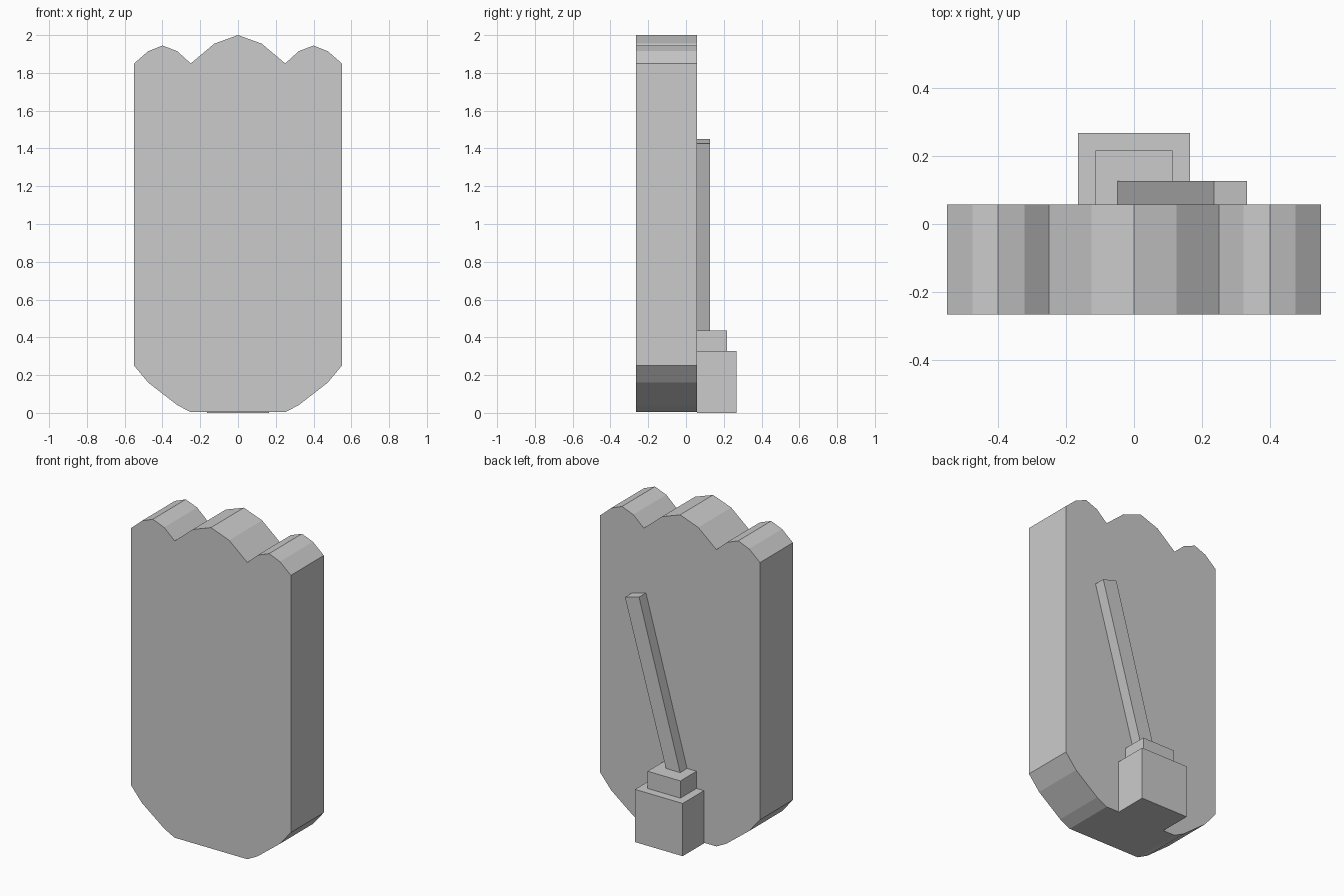
import bpy, bmesh

if "Cube" in bpy.data.objects:
    bpy.data.objects.remove(bpy.data.objects["Cube"])


def extrude_profile(name, points, y0, y1):
    """Solid made from an (x, z) outline swept along y."""
    bm = bmesh.new()
    face = bm.faces.new([bm.verts.new((x, y0, z)) for x, z in points])
    ext = bmesh.ops.extrude_face_region(bm, geom=[face])
    verts = [v for v in ext["geom"] if isinstance(v, bmesh.types.BMVert)]
    bmesh.ops.translate(bm, verts=verts, vec=(0, y1 - y0, 0))
    bmesh.ops.recalc_face_normals(bm, faces=bm.faces)
    mesh = bpy.data.meshes.new(name)
    bm.to_mesh(mesh)
    bm.free()
    obj = bpy.data.objects.new(name, mesh)
    bpy.context.collection.objects.link(obj)
    return obj


def box(name, half_width, y0, y1, z0, z1):
    w = half_width
    return extrude_profile(name, [(-w, z0), (w, z0), (w, z1), (-w, z1)], y0, y1)


BACK = 0.058

# Scalloped panel: right half of the outline, mirrored to the left
right = [(0.25, 0.004), (0.32, 0.04), (0.475, 0.16), (0.55, 0.25),
         (0.55, 1.85), (0.475, 1.915), (0.40, 1.945), (0.322, 1.915),
         (0.25, 1.85), (0.125, 1.955)]
outline = right + [(0, 2.0)] + [(-x, z) for x, z in reversed(right)]
extrude_profile("panel", outline, -0.266, BACK)

# Stepped foot behind the panel
box("foot_base", 0.164, BACK, 0.267, 0.0, 0.328)
box("foot_step", 0.113, BACK, 0.216, 0.328, 0.435)

# Leaning stick on the back, square-cut at its upper end
extrude_profile("leaning_stick",
                [(-0.048, 0.435), (0.05, 0.435), (0.332, 1.425), (0.235, 1.451)],
                BACK, 0.126)
